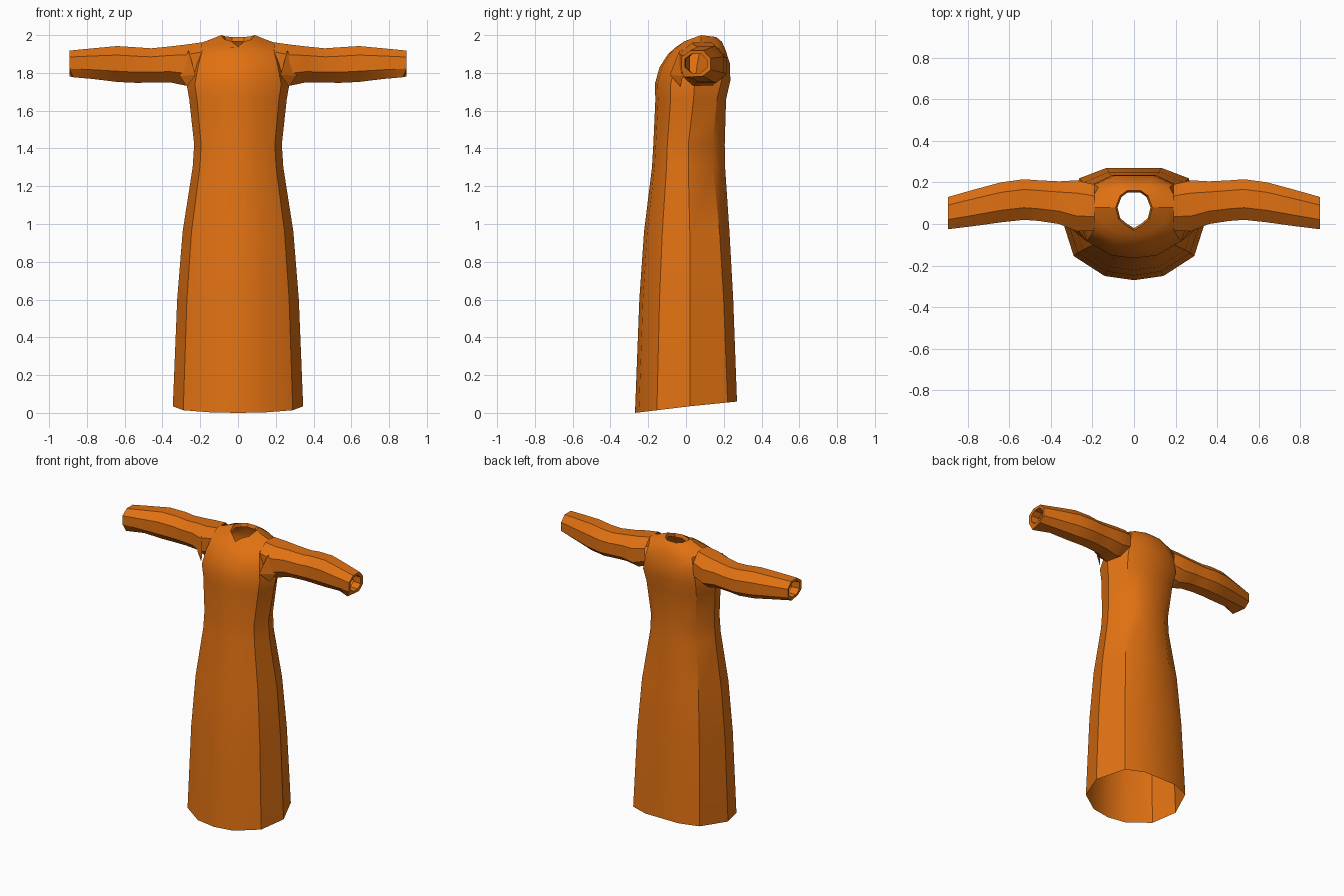
import bpy
import bmesh
from math import radians
from mathutils import Vector

cube = bpy.data.objects.get("Cube")
if cube:
    bpy.data.objects.remove(cube, do_unlink=True)

cloth = bpy.data.materials.new("orange cloth")
cloth.use_nodes = True
ORANGE = (0.75, 0.165, 0.006, 1)
cloth.diffuse_color = ORANGE
bsdf = next(n for n in cloth.node_tree.nodes if n.type == 'BSDF_PRINCIPLED')
bsdf.inputs["Base Color"].default_value = ORANGE
bsdf.inputs["Roughness"].default_value = 0.8


def mix(a, b, t):
    return a + (b - a) * t


def loft(name, rings, angle):
    """Skin a list of closed rings into an open tube."""
    bm = bmesh.new()
    loops = [[bm.verts.new(p) for p in ring] for ring in rings]
    for a, b in zip(loops, loops[1:]):
        for i in range(len(a)):
            j = (i + 1) % len(a)
            bm.faces.new((a[i], a[j], b[j], b[i]))
    bmesh.ops.recalc_face_normals(bm, faces=bm.faces[:])
    mesh = bpy.data.meshes.new(name)
    bm.to_mesh(mesh)
    bm.free()
    mesh.materials.append(cloth)
    obj = bpy.data.objects.new(name, mesh)
    bpy.context.collection.objects.link(obj)
    bpy.ops.object.select_all(action='DESELECT')
    obj.select_set(True)
    bpy.context.view_layer.objects.active = obj
    bpy.ops.object.shade_smooth_by_angle(angle=radians(angle))
    return obj


def body_ring(zf, zs, zb, w, yf, ys, yb, back):
    """Twelve-sided section: front, side and back heights and depths."""
    half = [
        (0.41 * w, mix(yf, ys, 0.07), mix(zf, zs, 0.07)),
        (0.84 * w, mix(yf, ys, 0.40), mix(zf, zs, 0.40)),
        (w, ys, zs),
        (0.76 * w, mix(yb, ys, back), mix(zb, zs, back)),
        (0.38 * w, yb, zb),
    ]
    mirrored = [(-x, y, z) for x, y, z in reversed(half)]
    return [(0, yf, zf)] + half + [(0, yb, zb)] + mirrored


# Robe: slanted hem, waist, chest, shoulders, neckline
robe_rows = [
    (0.00, 0.035, 0.06, 0.345, -0.27, 0.02, 0.27, 0.20),
    (0.60, 0.60, 0.60, 0.322, -0.247, 0.02, 0.25, 0.22),
    (0.96, 0.96, 0.96, 0.293, -0.222, 0.02, 0.23, 0.25),
    (1.30, 1.30, 1.30, 0.24, -0.18, 0.012, 0.207, 0.33),
    (1.42, 1.42, 1.42, 0.232, -0.173, 0.012, 0.205, 0.33),
    (1.66, 1.66, 1.66, 0.258, -0.162, 0.04, 0.212, 0.28),
    (1.74, 1.74, 1.76, 0.272, -0.165, 0.045, 0.235, 0.25),
    (1.83, 1.85, 1.85, 0.25, -0.14, 0.06, 0.232, 0.25),
    (1.90, 1.95, 1.92, 0.225, -0.095, 0.08, 0.21, 0.25),
    (1.935, 1.968, 1.965, 0.17, -0.055, 0.08, 0.19, 0.25),
    (1.965, 2.0, 1.99, 0.088, -0.015, 0.08, 0.16, 0.30),
]
rings = [body_ring(*row) for row in robe_rows]
rings[-1][0] = (0, -0.03, 1.94)        # small notch at the throat
rings.append([(x * 0.9, mix(0.075, y, 0.9), z - 0.025) for x, y, z in rings[-1]])
loft("robe_body", rings, 32)


def sleeve_ring(x, y0, y1, z0, z1):
    """Eight-sided section inside the given depth and height limits."""
    shape = [(0.3, 0), (0.72, 0), (1, 0.25), (1, 0.7),
             (0.75, 1), (0.3, 1), (0, 0.75), (0, 0.3)]
    return [Vector((x, mix(y0, y1, u), mix(z0, z1, v))) for u, v in shape]


# Sleeves: shoulder to cuff, then the turned-in rim of the cuff
sleeve_rows = [
    (0.19, -0.03, 0.19, 1.76, 1.962),
    (0.275, -0.035, 0.21, 1.732, 1.95),
    (0.36, 0.0, 0.205, 1.75, 1.94),
    (0.46, 0.015, 0.21, 1.75, 1.93),
    (0.53, 0.02, 0.215, 1.747, 1.935),
    (0.64, 0.008, 0.20, 1.752, 1.942),
    (0.77, -0.01, 0.165, 1.768, 1.93),
    (0.893, -0.025, 0.13, 1.782, 1.918),
    (0.89, -0.005, 0.11, 1.80, 1.90),
    (0.83, 0.0, 0.11, 1.80, 1.90),
]
for side, label in ((1, "left"), (-1, "right")):
    rings = [sleeve_ring(*row) for row in sleeve_rows]
    rings[7][0] += Vector((-0.02, -0.035, -0.005))   # drooping cuff corner
    rings = [[(side * p.x, p.y, p.z) for p in ring] for ring in rings]
    loft(label + "_sleeve", rings, 30)

    # Gusset fold under the front of the arm
    fold = [(side * 0.225, -0.085, 1.79), (side * 0.262, -0.035, 1.92),
            (side * 0.31, -0.015, 1.785), (side * 0.27, -0.03, 1.728)]
    mesh = bpy.data.meshes.new(label + "_armpit_fold")
    mesh.from_pydata(fold, [], [(0, 1, 2), (0, 2, 3)] if side < 0 else [(2, 1, 0), (3, 2, 0)])
    mesh.materials.append(cloth)
    gusset = bpy.data.objects.new(label + "_armpit_fold", mesh)
    bpy.context.collection.objects.link(gusset)
